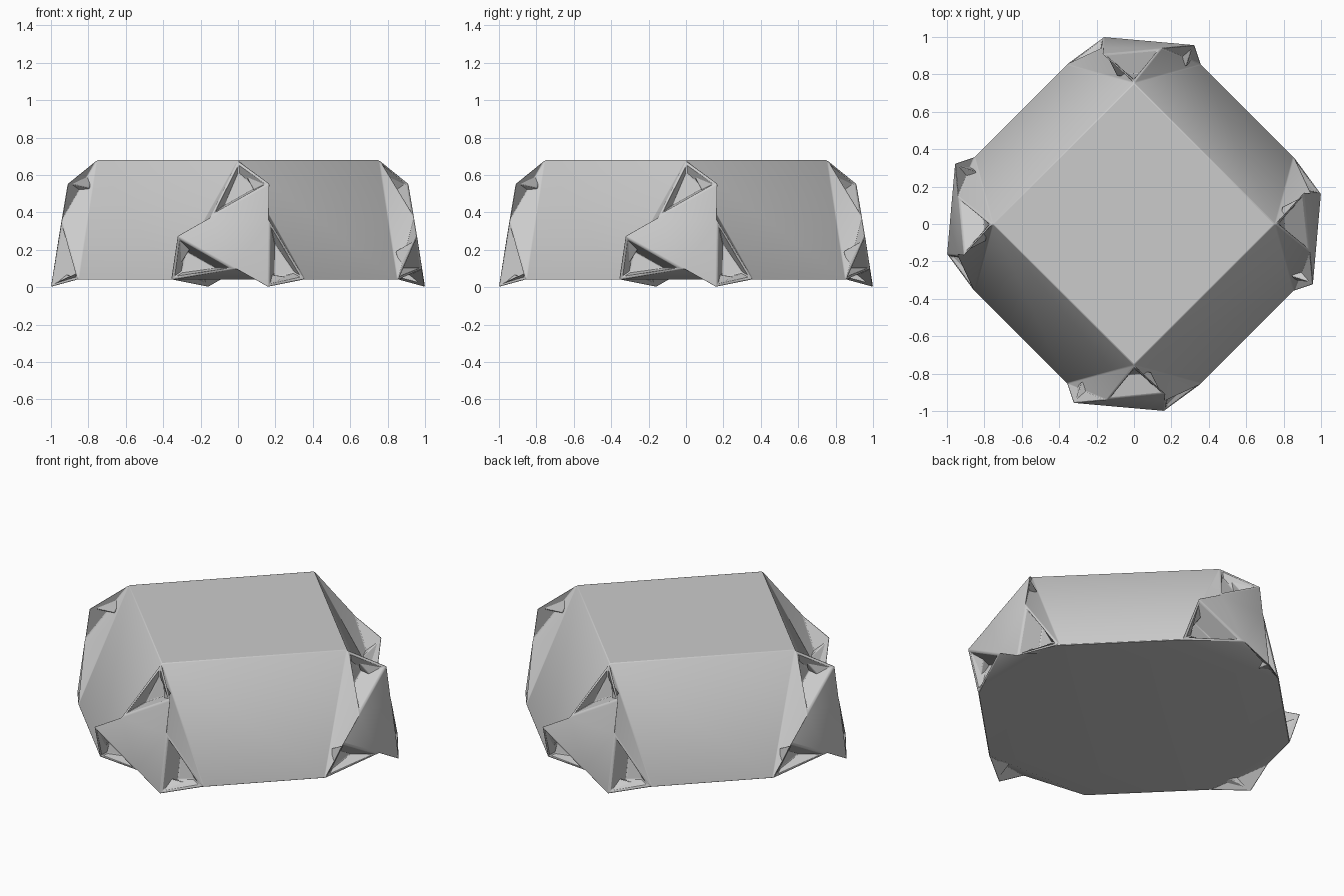
import bpy, bmesh, math
from mathutils import Vector, Matrix

if "Cube" in bpy.data.objects:
    bpy.data.objects.remove(bpy.data.objects["Cube"])

grey = bpy.data.materials.new("light grey")
grey.use_nodes = True
colour = (0.6, 0.6, 0.6, 1)
grey.diffuse_color = colour
grey.node_tree.nodes["Principled BSDF"].inputs["Base Color"].default_value = colour

# Base triangle and twisted outer triangle of one folded corner
base = [Vector(p) for p in ((0, -0.755, 0.68), (0.36, -0.853, 0.04), (-0.36, -0.853, 0.04))]
outer = [Vector(p) for p in ((0.17, -0.91, 0.555), (0.16, -1.0, 0.0), (-0.325, -0.957, 0.275))]
mids = [outer[i].lerp(outer[(i + 1) % 3], 0.36) for i in range(3)]
normal = (base[1] - base[0]).cross(base[2] - base[0]).normalized()
if normal.y > 0:
    normal.negate()

bm = bmesh.new()


def face(points, turn=Matrix.Identity(3)):
    return bm.faces.new([bm.verts.new(turn @ p) for p in points])


def ring(points, amount):
    """Shrink a triangle towards its middle."""
    middle = sum(points, Vector()) / len(points)
    return [p.lerp(middle, amount) for p in points]


def to_floor(p):
    return p - normal * ((p - base[0]).dot(normal) - 0.015)


def pocket(points, turn):
    rim = ring(points, 0.13)
    floor = [to_floor(p) for p in ring(points, 0.48)]
    for a, b in ((points, rim), (rim, floor)):
        for i in range(3):
            j = (i + 1) % 3
            face((a[i], a[j], b[j], b[i]), turn)
    face(floor, turn)


turns = [Matrix.Rotation(k * math.pi / 2, 3, "Z") for k in range(4)]
for k, turn in enumerate(turns):
    # Raised plate, folded walls and sunken pockets
    face([p for pair in zip(outer, mids) for p in pair], turn)
    for i in range(3):
        j = (i + 1) % 3
        face((base[i], outer[i], mids[i]), turn)
        face((base[i], mids[i], base[j]), turn)
        pocket((base[i], mids[i - 1], outer[i]), turn)
    # Sloping side
    after = turns[(k + 1) % 4]
    face((turn @ base[0], turn @ base[1], after @ base[2], after @ base[0]))

# Flat top and bottom
face([t @ base[0] for t in turns])
face([t @ base[n] for t in turns for n in (2, 1)])

bmesh.ops.remove_doubles(bm, verts=bm.verts[:], dist=0.0005)
bmesh.ops.recalc_face_normals(bm, faces=bm.faces[:])
mesh = bpy.data.meshes.new("folded_block")
bm.to_mesh(mesh)
bm.free()
mesh.materials.append(grey)
block = bpy.data.objects.new("folded_block", mesh)
bpy.context.collection.objects.link(block)

# Softened edges
bevel = block.modifiers.new("soft edges", "BEVEL")
bevel.width = 0.012
bevel.segments = 2
bevel.limit_method = "ANGLE"
bevel.angle_limit = math.radians(25)
bpy.context.view_layer.objects.active = block
block.select_set(True)
bpy.ops.object.shade_smooth_by_angle(angle=math.radians(35))
